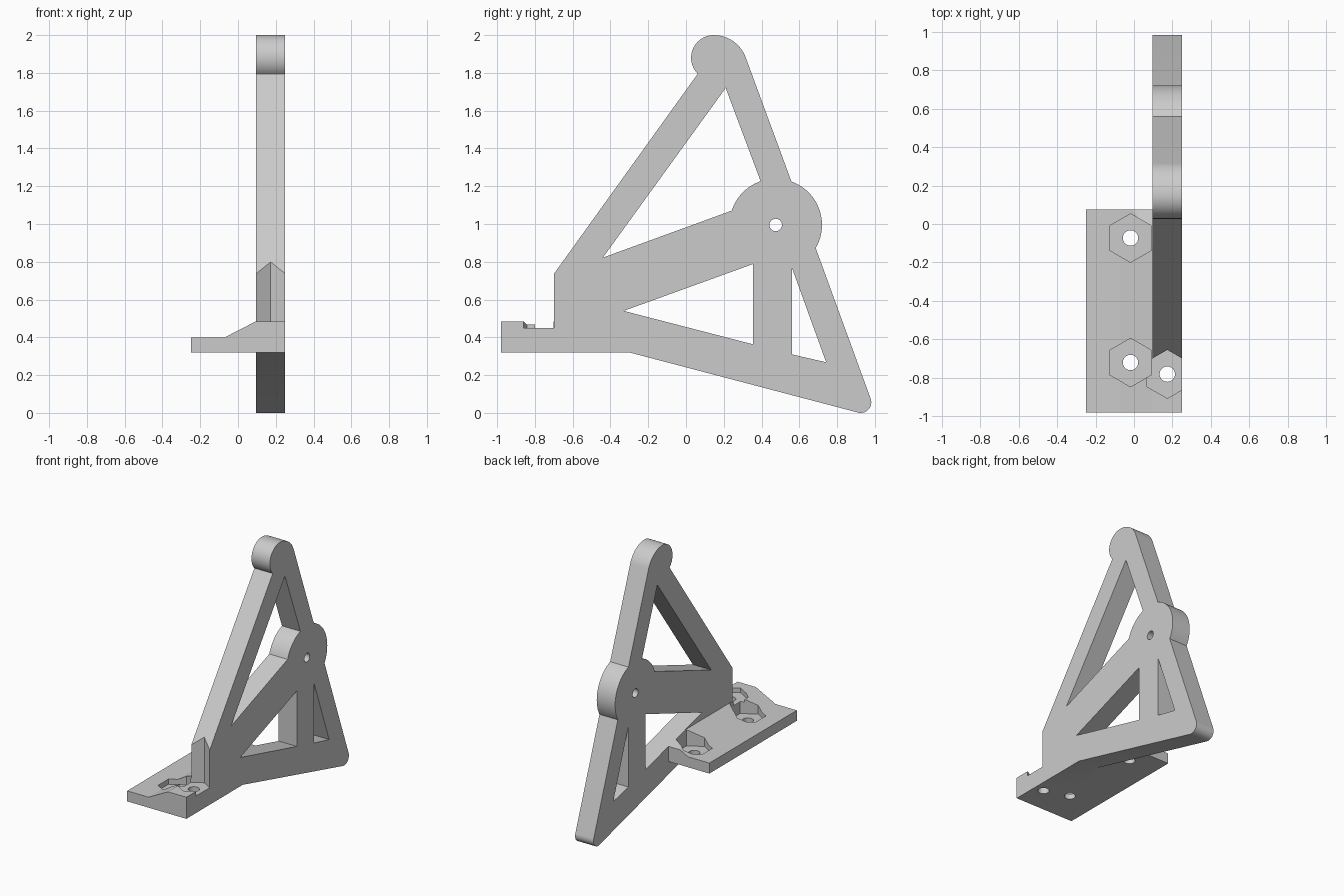
import bpy, bmesh
from math import cos, sin, radians
from mathutils import Vector

cube = bpy.data.objects.get("Cube")
if cube:
    bpy.data.objects.remove(cube)

grey = bpy.data.materials.new("light_grey")
grey.use_nodes = True
grey.diffuse_color = (0.6, 0.6, 0.6, 1)
grey.node_tree.nodes["Principled BSDF"].inputs["Base Color"].default_value = (0.6, 0.6, 0.6, 1)


def arc(cx, cy, r, start, end, n=24):
    angles = [radians(start + (end - start) * i / n) for i in range(n + 1)]
    return [(cx + r * cos(a), cy + r * sin(a)) for a in angles]


def prism(name, profile, axis, low, high):
    """Extrude a closed 2D profile along x, y or z."""
    place = {"x": lambda a, b: (low, a, b),
             "y": lambda a, b: (a, low, b),
             "z": lambda a, b: (a, b, low)}[axis]
    bm = bmesh.new()
    face = bm.faces.new([bm.verts.new(place(a, b)) for a, b in profile])
    grown = bmesh.ops.extrude_face_region(bm, geom=[face])["geom"]
    shift = Vector([(high - low) * (axis == k) for k in "xyz"])
    bmesh.ops.translate(bm, vec=shift, verts=[g for g in grown if isinstance(g, bmesh.types.BMVert)])
    bmesh.ops.recalc_face_normals(bm, faces=bm.faces)
    mesh = bpy.data.meshes.new(name)
    bm.to_mesh(mesh)
    bm.free()
    mesh.materials.append(grey)
    obj = bpy.data.objects.new(name, mesh)
    bpy.context.collection.objects.link(obj)
    return obj


def combine(target, tool, operation):
    """Apply a boolean and discard the tool."""
    mod = target.modifiers.new(operation, "BOOLEAN")
    mod.operation, mod.object, mod.solver = operation, tool, "EXACT"
    bpy.ops.object.select_all(action="DESELECT")
    bpy.context.view_layer.objects.active = target
    target.select_set(True)
    bpy.ops.object.modifier_apply(modifier=mod.name)
    bpy.data.objects.remove(tool)


# Upright frame outline with rounded foot and top cap
outline = [(-0.70, 0.32), (-0.30, 0.32)]
outline += arc(0.925, 0.056, 0.056, -104, 20, 14)
outline += [(0.56, 1.22)]
outline += arc(0.147, 1.82, 0.18, 20, 90)
outline += arc(0.147, 1.88, 0.12, 90, 225)[1:]
outline += [(-0.70, 0.735)]
bracket = prism("bracket", outline, "x", 0.095, 0.25)

# Round pivot hub
hub = prism("hub", arc(0.475, 0.995, 0.245, 0, 354, 59), "x", 0.095, 0.25)
combine(bracket, hub, "UNION")

# Mounting plate with a sloped shoulder
section = [(-0.25, 0.32), (0.25, 0.32), (0.25, 0.485), (0.095, 0.485), (-0.07, 0.40), (-0.25, 0.40)]
plate = prism("mounting_plate", section, "y", -0.98, 0.075)
combine(bracket, plate, "UNION")

# Triangular windows, the upper one following the hub
upper = [(-0.44, 0.822)] + arc(0.475, 0.995, 0.245, 162, 109, 14) + [(0.21, 1.72)]
lower = [(-0.33, 0.54), (0.355, 0.788), (0.355, 0.363)]
rear = [(0.56, 0.77), (0.56, 0.31), (0.742, 0.268)]
pivot = arc(0.475, 0.995, 0.033, 0, 345, 23)
for profile in (upper, lower, rear, pivot):
    combine(bracket, prism("window_cutter", profile, "x", -0.4, 0.4), "DIFFERENCE")

# Hexagonal nut pockets with bolt holes
for x, y, floor in ((-0.018, -0.073, 0.36), (-0.018, -0.72, 0.36), (0.173, -0.78, 0.45)):
    combine(bracket, prism("pocket_cutter", arc(x, y, 0.126, 30, 330, 5), "z", floor, 0.95), "DIFFERENCE")
    combine(bracket, prism("bolt_cutter", arc(x, y, 0.04, 0, 345, 23), "z", 0.2, 0.6), "DIFFERENCE")

bpy.ops.object.select_all(action="DESELECT")
bracket.select_set(True)
bpy.context.view_layer.objects.active = bracket
bpy.ops.object.shade_smooth_by_angle(angle=radians(25))
